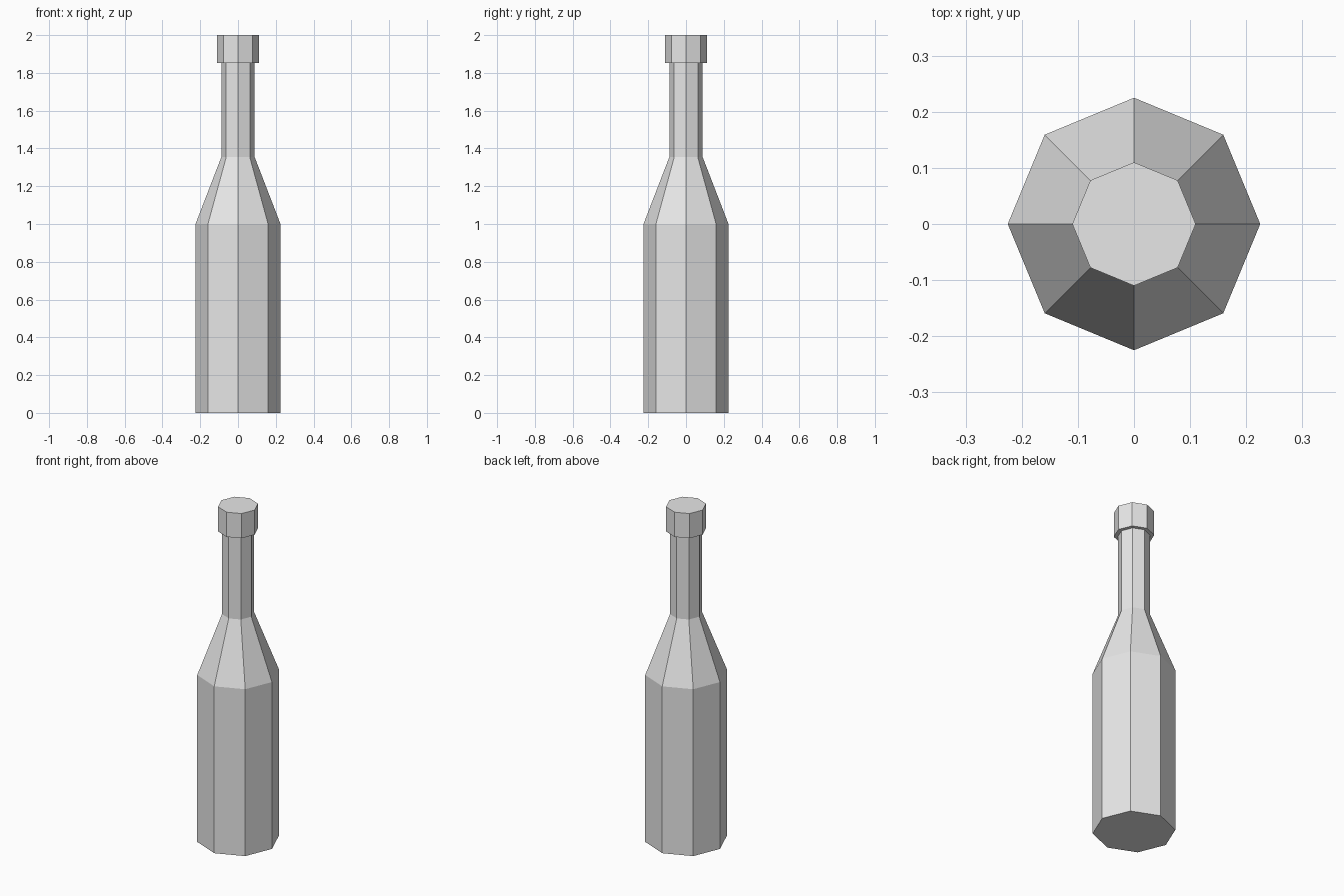
import bpy
import bmesh
from math import cos, sin, tau

SIDES = 8

cube = bpy.data.objects.get("Cube")
if cube:
    bpy.data.objects.remove(cube, do_unlink=True)

# Single plain grey material
grey = bpy.data.materials.new("plain_grey")
grey.use_nodes = True
colour = (0.8, 0.8, 0.8, 1)
grey.diffuse_color = colour
grey.node_tree.nodes["Principled BSDF"].inputs["Base Color"].default_value = colour


def lathe(name, profile):
    """Closed octagonal solid from (radius, height) rings, corners on the axes."""
    bm = bmesh.new()
    rings = []
    for radius, z in profile:
        angles = [tau * i / SIDES for i in range(SIDES)]
        rings.append([bm.verts.new((radius * cos(a), radius * sin(a), z)) for a in angles])
    for low, high in zip(rings, rings[1:]):
        for i in range(SIDES):
            j = (i + 1) % SIDES
            bm.faces.new((low[i], low[j], high[j], high[i]))
    bm.faces.new(rings[0][::-1])
    bm.faces.new(rings[-1])
    mesh = bpy.data.meshes.new(name)
    bm.to_mesh(mesh)
    bm.free()
    mesh.materials.append(grey)
    obj = bpy.data.objects.new(name, mesh)
    bpy.context.collection.objects.link(obj)
    return obj


# Body, sloped shoulder and neck
lathe("bottle", [(0.225, 0), (0.225, 1.0), (0.088, 1.355), (0.088, 1.852)])
# Wider cap on the neck
lathe("cap", [(0.11, 1.852), (0.11, 2.0)])
